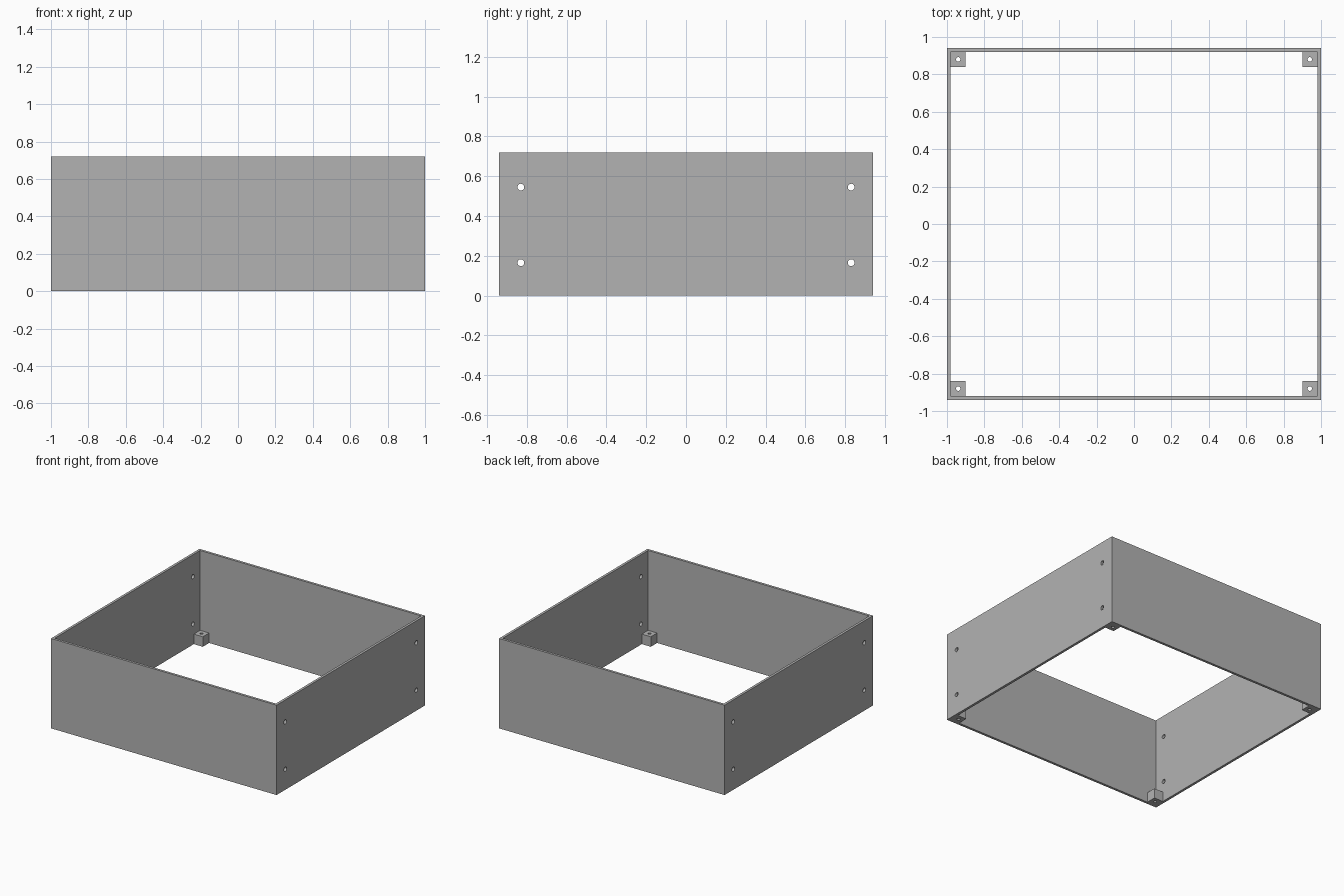
import bpy, bmesh
from math import pi

cube = bpy.data.objects.get("Cube")
if cube:
    bpy.data.objects.remove(cube, do_unlink=True)

HALF_X, HALF_Y, HEIGHT, WALL = 1.0, 0.94, 0.72, 0.02
BLOCK = 0.08

grey = bpy.data.materials.new("plain grey")
grey.use_nodes = True
tone = (0.45, 0.45, 0.45, 1)
grey.diffuse_color = tone
grey.node_tree.nodes["Principled BSDF"].inputs["Base Color"].default_value = tone


def box(name, size, centre):
    bpy.ops.mesh.primitive_cube_add(size=1, location=centre)
    obj = bpy.context.object
    obj.name = name
    obj.scale = size
    bpy.ops.object.transform_apply(location=False, rotation=False, scale=True)
    obj.data.materials.append(grey)
    return obj


def apply(obj, modifier):
    bpy.context.view_layer.objects.active = obj
    bpy.ops.object.modifier_apply(modifier=modifier.name)


def drill(obj, radius, depth, centre, rotation=(0, 0, 0)):
    """Cut a round hole straight through a part."""
    bpy.ops.mesh.primitive_cylinder_add(
        vertices=24, radius=radius, depth=depth, location=centre, rotation=rotation)
    cutter = bpy.context.object
    cutter.hide_render = True
    cut = obj.modifiers.new("hole", 'BOOLEAN')
    cut.operation = 'DIFFERENCE'
    cut.solver = 'EXACT'
    cut.object = cutter
    apply(obj, cut)
    bpy.data.objects.remove(cutter, do_unlink=True)


# Four walls as one open frame
frame = box("wall_frame", (2 * HALF_X, 2 * HALF_Y, HEIGHT), (0, 0, HEIGHT / 2))
bm = bmesh.new()
bm.from_mesh(frame.data)
caps = [f for f in bm.faces if abs(f.normal.z) > 0.5]
bmesh.ops.delete(bm, geom=caps, context='FACES_ONLY')
bm.to_mesh(frame.data)
bm.free()
shell = frame.modifiers.new("wall thickness", 'SOLIDIFY')
shell.thickness = WALL
shell.offset = -1
shell.use_even_offset = True
apply(frame, shell)

# Screw holes in the left and right walls
for side in (-1, 1):
    for y in (-0.83, 0.83):
        for z in (0.165, 0.545):
            drill(frame, 0.017, 0.1, (side * HALF_X, y, z), (0, pi / 2, 0))

# Drilled corner blocks at the bottom
for x_name, sx in (("right", -1), ("left", 1)):
    for y_name, sy in (("front", -1), ("back", 1)):
        x = sx * (HALF_X - WALL - BLOCK / 2)
        y = sy * (HALF_Y - WALL - BLOCK / 2)
        block = box(f"{y_name}_{x_name}_corner_block", (BLOCK,) * 3, (x, y, BLOCK / 2))
        drill(block, 0.012, 0.3, (x, y, BLOCK / 2))
